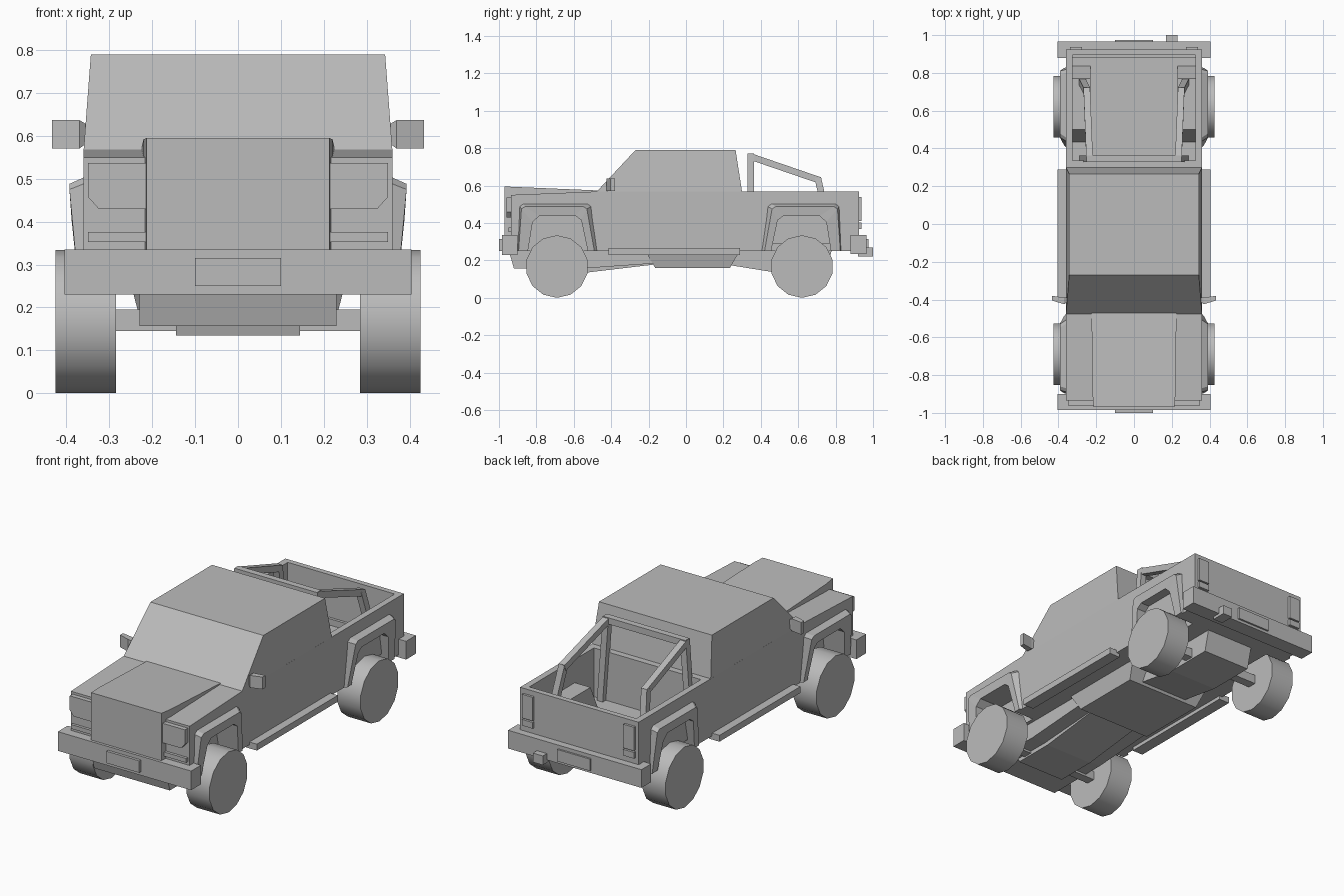
import bpy, bmesh
from math import sin, cos, pi
from mathutils import Vector

if "Cube" in bpy.data.objects:
    bpy.data.objects.remove(bpy.data.objects["Cube"])

grey = bpy.data.materials.new("plain_grey")
grey.use_nodes = True
grey.diffuse_color = (0.5, 0.5, 0.5, 1)
grey.node_tree.nodes["Principled BSDF"].inputs["Base Color"].default_value = (0.5, 0.5, 0.5, 1)


def finish(name, bm):
    bmesh.ops.recalc_face_normals(bm, faces=bm.faces)
    mesh = bpy.data.meshes.new(name)
    bm.to_mesh(mesh)
    bm.free()
    mesh.materials.append(grey)
    obj = bpy.data.objects.new(name, mesh)
    bpy.context.collection.objects.link(obj)
    return obj


def loft(name, loops, cap=True, closed=True):
    """Skin a list of equal-length point loops."""
    bm = bmesh.new()
    rings = [[bm.verts.new(p) for p in loop] for loop in loops]
    n = len(rings[0])
    for a, b in zip(rings, rings[1:]):
        for i in range(n if closed else n - 1):
            j = (i + 1) % n
            bm.faces.new((a[i], a[j], b[j], b[i]))
    if cap and closed:
        bm.faces.new(rings[0])
        bm.faces.new(rings[-1])
    if not closed:
        for i in (0, -1):
            bm.faces.new([r[i] for r in rings])
    return finish(name, bm)


def prism(name, profile, x0, x1):
    """Extrude a (y, z) side profile along x."""
    return loft(name, [[(x, y, z) for y, z in profile] for x in (x0, x1)])


def box(name, x, y, z):
    return prism(name, [(y[0], z[0]), (y[1], z[0]), (y[1], z[1]), (y[0], z[1])], *x)


def bar(name, a, b, w=0.03):
    """Square tube between two points."""
    a, b = Vector(a), Vector(b)
    d = (b - a).normalized()
    u = d.cross(Vector((1, 0, 0)) if abs(d.x) < 0.9 else Vector((0, 1, 0))).normalized() * w / 2
    v = d.cross(u)
    corners = (u + v, u - v, -u - v, v - u)
    return loft(name, [[p + c for c in corners] for p in (a, b)])


def cut(target, cutters):
    for c in cutters:
        mod = target.modifiers.new("cut", 'BOOLEAN')
        mod.operation, mod.solver, mod.object = 'DIFFERENCE', 'EXACT', c
    bpy.context.view_layer.update()
    graph = bpy.context.evaluated_depsgraph_get()
    mesh = bpy.data.meshes.new_from_object(target.evaluated_get(graph))
    target.modifiers.clear()
    target.data = mesh
    for c in cutters:
        bpy.data.objects.remove(c)


SIDES = (("left", 1), ("right", -1))
AXLES = (("front", -0.69, 1), ("rear", 0.62, -1))

# Arch outlines: distance from the axle towards the cab, and height
arch_edge = [(-.21, .25), (-.20, .49), (-.18, .505), (.165, .505), (.185, .49), (.22, .25)]
arch_face = [(-.205, .25), (-.19, .475), (-.17, .488), (.14, .488), (.16, .475), (.2, .25)]
arch_hole = [(-.155, .25), (-.13, .405), (-.095, .437), (.10, .437), (.13, .415), (.165, .25)]

# Lower body with open bed and wheel wells
body = prism("body", [(-.935, .25), (.925, .25), (.925, .568), (-.48, .568), (-.935, .55)], -.36, .36)
cutters = [box("bed_cutter", (-.325, .325), (.335, .895), (.3, .7))]
for side, s in SIDES:
    for axle, cy, f in AXLES:
        hole = [(cy + f * u, z) for u, z in arch_hole]
        hole = [(hole[0][0], .2)] + hole + [(hole[-1][0], .2)]
        cutters.append(prism("well_cutter", hole, s * .25, s * .45))
cut(body, cutters)

# Cab, narrowing towards the roof
loft("cab", [[(-x, y0, z), (x, y0, z), (x, y1, z), (-x, y1, z)]
             for x, y0, y1, z in ((.36, -.48, .30, .565), (.343, -.27, .265, .79))])

# Raised hood with upright grille
loft("hood", [[(-x, y, .335), (x, y, .335), (x, y, z), (-x, y, z)]
              for x, y, z in ((.213, -.97, .595), (.22, -.9, .592), (.225, -.45, .573))])

# Bumpers, number plates and tow hitch
box("front_bumper", (-.405, .405), (-.985, -.9), (.23, .335))
box("front_plate", (-.1, .1), (-1, -.98), (.25, .315))
box("rear_bumper", (-.405, .405), (.88, .965), (.235, .335))
box("rear_plate", (-.1, .1), (.96, .975), (.25, .315))
box("tow_hitch", (.17, .23), (.92, 1), (.22, .27))

for side, s in SIDES:
    # Headlight with a clipped outer corner, and indicator
    lamp = [(.21, .43), (.325, .43), (.35, .458), (.35, .537), (.21, .537)]
    loft(side + "_headlight", [[(s * x, y, z) for x, z in lamp] for y in (-.96, -.92)])
    box(side + "_indicator", (s * .21, s * .35), (-.95, -.92), (.353, .376))
    # Tail lamp in two segments
    box(side + "_tail_lamp", (s * .275, s * .34), (.91, .938), (.41, .54))
    box(side + "_reverse_lamp", (s * .275, s * .34), (.91, .938), (.368, .402))
    # Side step and mirror
    box(side + "_step", (s * .34, s * .405), (-.415, .288), (.23, .265))
    loft(side + "_mirror", [[(s * x, y0, z0), (s * x, y1, z0), (s * x, y1, z1), (s * x, y0, z1)]
                            for x, y0, y1, z0, z1 in ((.35, -.41, -.39, .585, .625),
                                                      (.37, -.425, -.39, .57, .637),
                                                      (.433, -.405, -.38, .57, .637))])
    # Roll bar legs and braces
    bar(side + "_roll_post", (s * .27, .345, .3), (s * .235, .345, .77), .035)
    bar(side + "_roll_brace", (s * .235, .345, .755), (s * .25, .715, .628), .035)
    bar(side + "_roll_foot", (s * .25, .705, .64), (s * .275, .755, .42), .035)
    # Wheel housing inside the bed
    prism(side + "_bed_housing", [(.43, .29), (.5, .44), (.77, .44), (.84, .29)], s * .23, s * .335)

    for axle, cy, f in AXLES:
        tag = axle + "_" + side
        # Flared arch
        loops = [[(s * .355, cy + f * u, z) for u, z in arch_edge],
                 [(s * (.372 if z < .3 else .393), cy + f * u, z) for u, z in arch_face],
                 [(s * (.37 if z < .3 else .388), cy + f * u, z) for u, z in arch_hole],
                 [(s * .355, cy + f * u, z) for u, z in arch_hole]]
        loft(tag + "_arch", loops, closed=False)
        # Wheel
        rim = [(cy + .167 * sin(i * pi / 7), .167 + .167 * cos(i * pi / 7)) for i in range(14)]
        wheel = prism(tag + "_wheel", rim, s * .284, s * .425)
        bpy.ops.object.select_all(action='DESELECT')
        wheel.select_set(True)
        bpy.context.view_layer.objects.active = wheel
        bpy.ops.object.shade_smooth_by_angle()

bar("roll_bar_top", (-.25, .345, .755), (.25, .345, .755), .035)

# Axles and underbody
for axle, cy, f in AXLES:
    box(axle + "_axle", (-.3, .3), (cy - .025, cy + .025), (.145, .195))
prism("front_underbody", [(-.95, .26), (-.92, .157), (-.55, .157), (-.15, .185), (-.15, .26)], -.23, .23)
prism("front_drive_cover", [(-.78, .2), (-.76, .135), (-.53, .135), (-.15, .18), (-.15, .2)], -.145, .145)
prism("rear_underbody", [(.2, .26), (.2, .18), (.48, .135), (.75, .135), (.78, .26)], -.145, .145)
loft("centre_skid", [[(-x, y0, z), (x, y0, z), (x, y1, z), (-x, y1, z)]
                     for x, y0, y1, z in ((.25, -.22, .29, .255), (.225, -.165, .235, .16))])
